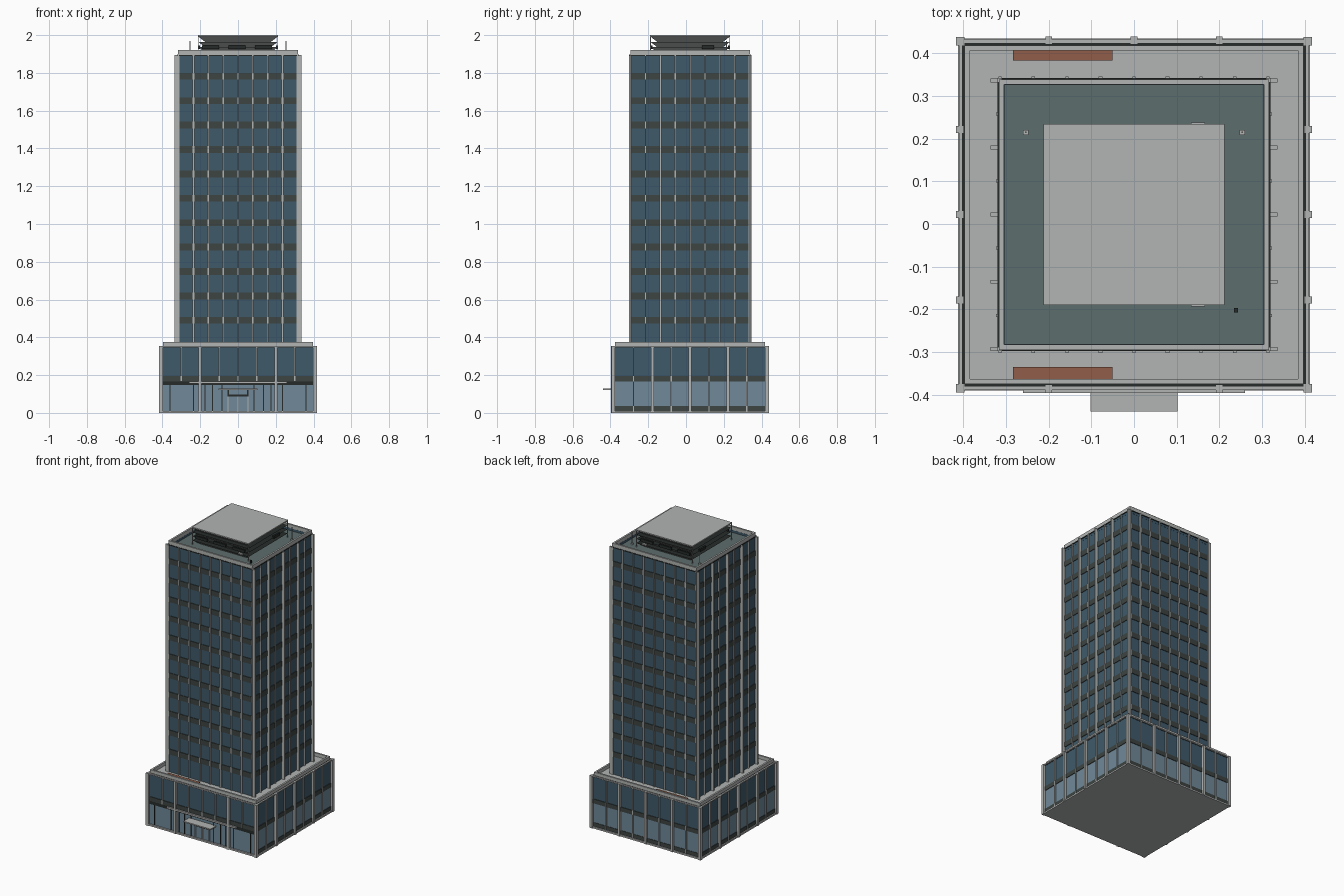
import bpy, bmesh
from mathutils import Vector

if "Cube" in bpy.data.objects:
    bpy.data.objects.remove(bpy.data.objects["Cube"], do_unlink=True)


def material(name, r, g, b):
    lin = [1.1 * ((c / 255 + 0.055) / 1.055) ** 2.4 for c in (r, g, b)] + [1]
    m = bpy.data.materials.new(name)
    m.use_nodes = True
    m.diffuse_color = lin
    m.node_tree.nodes["Principled BSDF"].inputs["Base Color"].default_value = lin
    return m


STONE = material("pale_stone", 170, 173, 171)
GLASS = material("tower_glass", 60, 86, 101)
SHOP = material("lobby_glass", 107, 131, 146)
BAND = material("spandrel_dark", 58, 65, 62)
BLACK = material("black_metal", 36, 41, 40)
ROOF = material("roof_green", 88, 104, 103)
BRICK = material("planter_brick", 139, 89, 70)

CY = 0.022            # building centre, shifted back from the canopy


def boxes(name, mat, items):
    """One object from (x0, x1, y0, y1, z0, z1) boxes."""
    bm = bmesh.new()
    for x0, x1, y0, y1, z0, z1 in items:
        vs = bmesh.ops.create_cube(bm, size=1)["verts"]
        for v in vs:
            v.co = Vector(((x0 + x1) / 2 + v.co.x * (x1 - x0),
                           (y0 + y1) / 2 + v.co.y * (y1 - y0),
                           (z0 + z1) / 2 + v.co.z * (z1 - z0)))
    return finish(name, bm, mat)


def finish(name, bm, *mats):
    me = bpy.data.meshes.new(name)
    bm.to_mesh(me)
    bm.free()
    for m in mats:
        me.materials.append(m)
    ob = bpy.data.objects.new(name, me)
    bpy.context.collection.objects.link(ob)
    return ob


def block(h, z0, z1):
    return (-h, h, CY - h, CY + h, z0, z1)


def ring(h, w, z0, z1):
    """Four bars forming a square frame of half size h and width w."""
    return [(-h, h, CY - h, CY - h + w, z0, z1), (-h, h, CY + h - w, CY + h, z0, z1),
            (-h, -h + w, CY - h + w, CY + h - w, z0, z1),
            (h - w, h, CY - h + w, CY + h - w, z0, z1)]


def on_side(side, u, w, d0, d1, z0, z1):
    """Box on a facade: u along it, w half width, d0 to d1 outward."""
    if side in "FB":
        s = -1 if side == "F" else 1
        ys = sorted((CY + s * d0, CY + s * d1))
        return (u - w, u + w, ys[0], ys[1], z0, z1)
    s = -1 if side == "L" else 1
    xs = sorted((s * d0, s * d1))
    return (xs[0], xs[1], CY + u - w, CY + u + w, z0, z1)


# Podium shell, glazing and bands
boxes("base_plinth", STONE, [block(0.413, 0, 0.011)])
boxes("podium_core", BLACK, [block(0.396, 0.011, 0.345)])
boxes("podium_upper_glass", GLASS, ring(0.402, 0.01, 0.19, 0.348))
boxes("podium_lower_glass", SHOP, ring(0.402, 0.01, 0.011, 0.17))
boxes("podium_band", BAND, ring(0.406, 0.012, 0.167, 0.196))
boxes("podium_kick_band", BAND,
      [on_side(s, 0, 0.4, 0.4, 0.405, 0.011, 0.037) for s in "BLR"])
boxes("front_lobby_header", BLACK, [on_side("F", 0, 0.4, 0.4, 0.406, 0.147, 0.168)])
boxes("podium_gutter", BLACK, ring(0.403, 0.012, 0.345, 0.353))
boxes("podium_trim", STONE, ring(0.411, 0.008, 0.347, 0.355))
boxes("podium_cap", STONE, ring(0.397, 0.012, 0.35, 0.375))
boxes("podium_deck", STONE, [block(0.388, 0.34, 0.352)])

# Podium columns and mullions
columns = [(x - 0.01, x + 0.01, CY + y - 0.01, CY + y + 0.01, 0, 0.355)
           for x in (-0.407, 0.407) for y in (-0.407, 0.407)]
mullions, lobby_bars = [], []
for side in "FBLR":
    for k in range(-3, 4):
        u = k * 0.1
        if k % 2 == 0 and not (side == "F" and k == 0):
            columns.append(on_side(side, u, 0.008, 0.4, 0.418, 0, 0.355))
        else:
            z0 = 0.17 if side == "F" else 0.011
            mullions.append(on_side(side, u, 0.0035, 0.4, 0.41, z0, 0.35))
boxes("podium_columns", STONE, columns)
boxes("podium_mullions", STONE, mullions)
for u in (0.085, 0.135, 0.175, 0.235, 0.36):
    lobby_bars += [on_side("F", s * u, 0.002, 0.4, 0.406, 0.011, 0.15) for s in (-1, 1)]
boxes("lobby_bars", BLACK, lobby_bars)

# Entrance
boxes("door_frame", BLACK,
      [on_side("F", s * 0.052, 0.004, 0.4, 0.408, 0.09, 0.121) for s in (-1, 1)]
      + [on_side("F", 0, 0.056, 0.4, 0.408, 0.088, 0.098)])
boxes("door_posts", STONE,
      [on_side("F", u, 0.003, 0.4, 0.409, 0.011, 0.088) for u in (-0.052, 0, 0.052)])
boxes("entrance_canopy", STONE, [(-0.102, 0.102, -0.44, CY - 0.4, 0.121, 0.129)])
boxes("lobby_ledge", STONE, [on_side("F", 0, 0.26, 0.4, 0.418, 0.156, 0.167)])

# Planters on the podium deck
boxes("planters", BRICK, [(-0.284, -0.05, y, y + 0.029, 0.35, 0.368)
                          for y in (-0.364, 0.384)])

# Tower glazing, spandrels and parapet
T = 0.315
boxes("tower_glass", GLASS, [block(T, 0.35, 1.875)])
bands = []
for i in range(11):
    z = 0.49 + i * 0.1292
    bands.append(block(T + 0.004, z - 0.018, z + 0.018))
boxes("tower_spandrels", BAND, bands)
boxes("tower_top_glass", GLASS, ring(T + 0.001, 0.012, 1.875, 1.895))
boxes("tower_top_edge", BLACK, ring(T + 0.005, 0.012, 1.889, 1.895))
boxes("tower_parapet", STONE, ring(T + 0.002, 0.012, 1.894, 1.92))
boxes("tower_roof", ROOF, [block(T - 0.008, 1.87, 1.88)])
boxes("tower_belt", STONE, [block(T + 0.001, 0.734, 0.74)])

# Tower fins
fins = []
for side in "FBLR":
    for k in range(-4, 5):
        strong = k % 2 == 0 if side in "LR" else k % 2 == 1
        depth = T + (0.021 if strong and side in "LR" else 0.009)
        fins.append(on_side(side, k * 0.0787, 0.0045 if strong else 0.0035,
                            T - 0.005, depth, 0.35, 1.894))
boxes("tower_fins", STONE, fins)
boxes("tower_corners", STONE,
      [(x - 0.005, x + 0.005, CY + y - 0.005, CY + y + 0.005, 0.35, 1.9)
       for x in (-T, T) for y in (-T, T)])

# Plant room with louvred walls: pale slat faces, dark upper faces
P, slats, step = 0.21, 4, 0.028
bm = bmesh.new()
loops = []
for i in range(slats):
    for half, z in ((P - 0.036, 1.88 + i * step), (P, 1.88 + (i + 1) * step)):
        loops.append([bm.verts.new((sx * half, CY + sy * half, z))
                      for sx, sy in ((-1, -1), (1, -1), (1, 1), (-1, 1))])
for a, b in zip(loops, loops[1:]):
    for j in range(4):
        n = (j + 1) % 4
        bm.faces.new((a[j], a[n], b[n], b[j]))
bm.normal_update()
for f in bm.faces:
    f.material_index = 1 if f.normal.z > 0.5 else 0
finish("plant_room_louvres", bm, STONE, BLACK)
boxes("plant_room_roof", STONE, [block(P + 0.002, 1.992, 2.0)])
boxes("plant_room_corners", STONE,
      [(x - 0.002, x + 0.002, CY + y - 0.002, CY + y + 0.002, 1.88, 1.995)
       for x in (-P, P) for y in (-P, P)])
boxes("plant_room_vents", BLACK,
      [on_side(s, u, 0.045, P - 0.01, P + 0.001, 1.927, 1.946)
       for s in "FB" for u in (-0.145, -0.005, 0.135)]
      + [on_side(s, 0.095, 0.032, P - 0.01, P + 0.001, 1.927, 1.946) for s in "LR"])
boxes("plant_room_ledges", STONE,
      [on_side(s, 0.15, 0.016, P - 0.01, P + 0.006, 1.91, 1.918) for s in "FB"])

# Roof masts and hatch
masts = []
for x in (-0.254, 0.254):
    masts.append((x - 0.002, x + 0.002, 0.213, 0.217, 1.88, 1.97))
    masts.append((x - 0.006, x + 0.006, 0.209, 0.221, 1.88, 1.89))
boxes("roof_masts", STONE, masts)
boxes("roof_hatch", BLACK, [(0.234, 0.244, -0.207, -0.197, 1.88, 1.9)])
